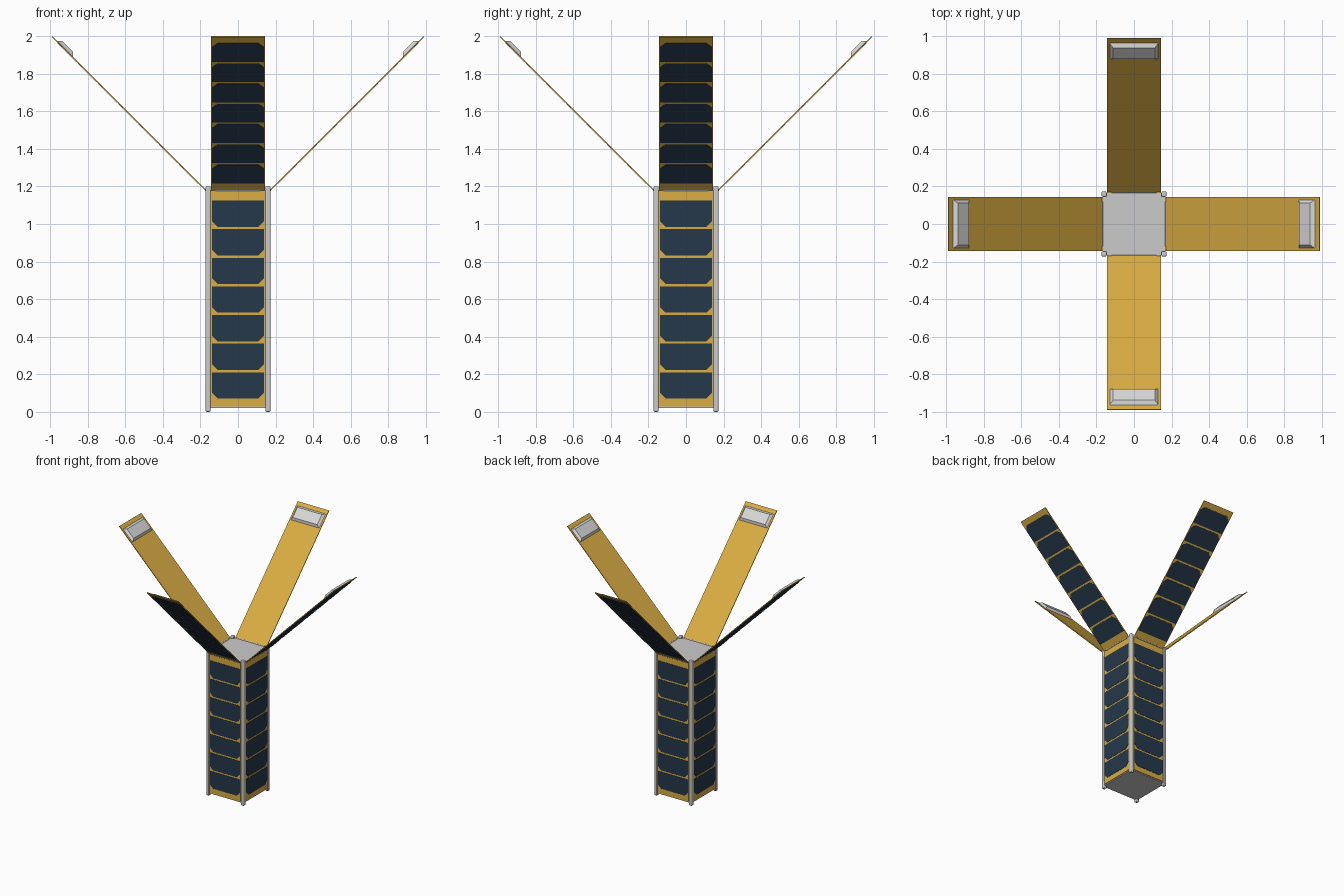
import bpy, bmesh, math
from mathutils import Matrix, Vector

if "Cube" in bpy.data.objects:
    bpy.data.objects.remove(bpy.data.objects["Cube"])


def material(name, rgb):
    m = bpy.data.materials.new(name)
    m.diffuse_color = (*rgb, 1)
    m.use_nodes = True
    m.node_tree.nodes["Principled BSDF"].inputs["Base Color"].default_value = m.diffuse_color
    return m


GOLD = material("gold panel", (0.70, 0.42, 0.055))
CELL = material("dark blue cell", (0.018, 0.04, 0.07))
METAL = material("light grey metal", (0.60, 0.60, 0.60))
PALE = material("pale grey box", (0.69, 0.69, 0.69))


def prism(bm, outline, z0, z1, inset=0.0):
    """Extrude an outline from z0 to z1, optionally tapering the far end."""
    sign = lambda v: math.copysign(1, v)
    cy = sum(p[1] for p in outline) / len(outline)
    a = [bm.verts.new((x, y, z0)) for x, y in outline]
    b = [bm.verts.new((x - sign(x) * inset, y - sign(y - cy) * inset, z1))
         for x, y in outline]
    bm.faces.new(a)
    bm.faces.new(b)
    n = len(a)
    for i in range(n):
        j = (i + 1) % n
        bm.faces.new((a[i], a[j], b[j], b[i]))


def finish(bm, name, mat, matrix=None):
    bmesh.ops.recalc_face_normals(bm, faces=bm.faces)
    me = bpy.data.meshes.new(name)
    bm.to_mesh(me)
    bm.free()
    me.materials.append(mat)
    ob = bpy.data.objects.new(name, me)
    bpy.context.collection.objects.link(ob)
    if matrix:
        ob.matrix_world = matrix
    return ob


def rect(x0, x1, y0, y1):
    return [(x0, y0), (x1, y0), (x1, y1), (x0, y1)]


def frame(origin, along, normal, turn):
    """Panel frame: local x across, y along the panel, z out of the cell side."""
    s, n = Vector(along).normalized(), Vector(normal).normalized()
    across = s.cross(n)
    m = Matrix((across, s, n)).transposed().to_4x4()
    m.translation = Vector(origin)
    return Matrix.Rotation(turn, 4, 'Z') @ m


def solar_panel(name, length, matrix):
    # gold backing board
    bm = bmesh.new()
    prism(bm, rect(-0.143, 0.143, 0, length), -0.003, 0.003)
    finish(bm, name + "_board", GOLD, matrix)
    # seven cells, corners cut at the far end
    bm = bmesh.new()
    w, c = 0.138, 0.03
    for i in range(7):
        y0 = 0.055 + i * 0.1525
        y1 = y0 + 0.14
        prism(bm, [(-w, y0), (w, y0), (w, y1 - c), (w - c, y1),
                   (c - w, y1), (-w, y1 - c)], 0.002, 0.005)
    finish(bm, name + "_cells", CELL, matrix)


# body core with its top and bottom plates
bm = bmesh.new()
prism(bm, rect(-0.165, 0.165, -0.165, 0.165), 0.02, 1.18)
finish(bm, "body_core", METAL)

# corner rails with rounded edges
for i, (sx, sy) in enumerate([(-1, -1), (1, -1), (1, 1), (-1, 1)]):
    bm = bmesh.new()
    x, y, h = sx * 0.159, sy * 0.159, 0.0135
    prism(bm, rect(-h, h, -h, h), 0, 1.2)
    ob = finish(bm, f"corner_rail_{i + 1}", METAL, Matrix.Translation((x, y, 0)))
    bev = ob.modifiers.new("rounding", 'BEVEL')
    bev.width, bev.segments = 0.006, 3
    bpy.ops.object.select_all(action='DESELECT')
    bpy.context.view_layer.objects.active = ob
    ob.select_set(True)
    bpy.ops.object.shade_smooth_by_angle(angle=math.radians(40))

# four sides, each with a body panel, an open panel, a hinge and a tip box
for i, side in enumerate(["right", "back", "left", "front"]):
    turn = i * math.pi / 2
    solar_panel(side + "_body_panel", 1.152,
                frame((0.167, 0, 1.18), (0, 0, -1), (1, 0, 0), turn))
    wing = frame((0.172, 0, 1.181), (1, 0, 1), (1, 0, -1), turn)
    solar_panel(side + "_open_panel", 1.155, wing)
    # raised box on the inner face near the tip
    bm = bmesh.new()
    prism(bm, rect(-0.13, 0.13, 1.0, 1.122), -0.002, -0.02, 0.018)
    finish(bm, side + "_tip_box", PALE, wing)
    # hinge rod
    bm = bmesh.new()
    bmesh.ops.create_cone(bm, cap_ends=True, segments=12, radius1=0.005,
                          radius2=0.005, depth=0.24)
    finish(bm, side + "_hinge_rod", METAL,
           Matrix.Rotation(turn, 4, 'Z') @ Matrix.Translation((0.171, 0, 1.18))
           @ Matrix.Rotation(math.pi / 2, 4, 'X'))
